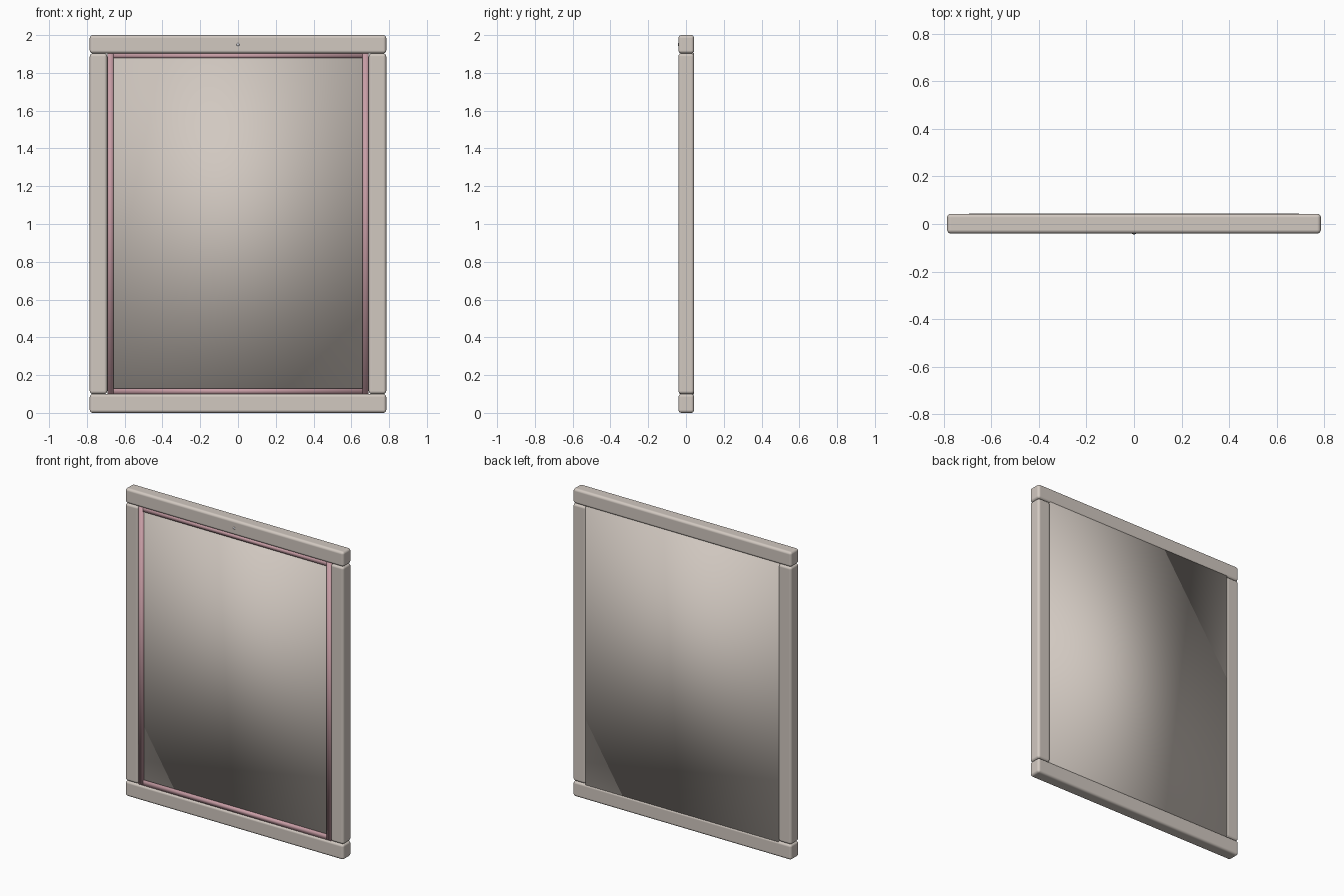
import bpy

if "Cube" in bpy.data.objects:
    bpy.data.objects.remove(bpy.data.objects["Cube"])


def material(name, rgb):
    m = bpy.data.materials.new(name)
    m.diffuse_color = (*rgb, 1)
    m.use_nodes = True
    m.node_tree.nodes["Principled BSDF"].inputs["Base Color"].default_value = m.diffuse_color
    return m


STONE = material("warm_grey", (0.64, 0.58, 0.53))
PINK = material("dusty_pink", (0.58, 0.34, 0.38))
PALE = material("pale_grey", (0.62, 0.62, 0.64))


def box(name, lo, hi, mat, bevel=0.0):
    """Box between two corners; softly shaded, with optional rounded edges."""
    bpy.ops.mesh.primitive_cube_add(size=1)
    o = bpy.context.object
    o.name = name
    for v in o.data.vertices:
        v.co = [(a + b) / 2 + c * (b - a) for a, b, c in zip(lo, hi, v.co)]
    o.data.materials.append(mat)
    if bevel:
        b = o.modifiers.new("round", 'BEVEL')
        b.width, b.segments = bevel, 4
        b.harden_normals = True
    o.data.shade_smooth()
    return o


F, B = -0.040, 0.043  # front and back of the frame

# outer frame: full-width rails with stiles between them
box("bottom_rail", (-0.785, F, 0), (0.785, B, 0.1), STONE, 0.016)
box("top_rail", (-0.785, F, 1.903), (0.785, B, 2), STONE, 0.016)
for side, s in (("left", -1), ("right", 1)):
    x = sorted((s * 0.692, s * 0.785))
    box(side + "_stile", (x[0], F, 0.1), (x[1], B, 1.903), STONE, 0.016)
    # inner trim strips
    x = sorted((s * 0.66, s * 0.692))
    box(side + "_trim", (x[0], -0.034, 0.1), (x[1], -0.008, 1.903), PINK)
box("bottom_trim", (-0.66, -0.034, 0.1), (0.66, -0.008, 0.13), PINK)
box("top_trim", (-0.66, -0.034, 1.878), (0.66, -0.008, 1.903), PINK)

# panel, flush with the back and slightly recessed at the front
box("panel", (-0.692, -0.020, 0.098), (0.692, 0.0435, 1.905), STONE)

# tiny indicator dot on the top rail
bpy.ops.mesh.primitive_uv_sphere_add(segments=16, ring_count=8, radius=0.008,
                                     location=(0, F, 1.95))
dot = bpy.context.object
dot.name = "indicator_dot"
dot.scale.y = 0.45
dot.data.materials.append(PALE)
dot.data.shade_smooth()
